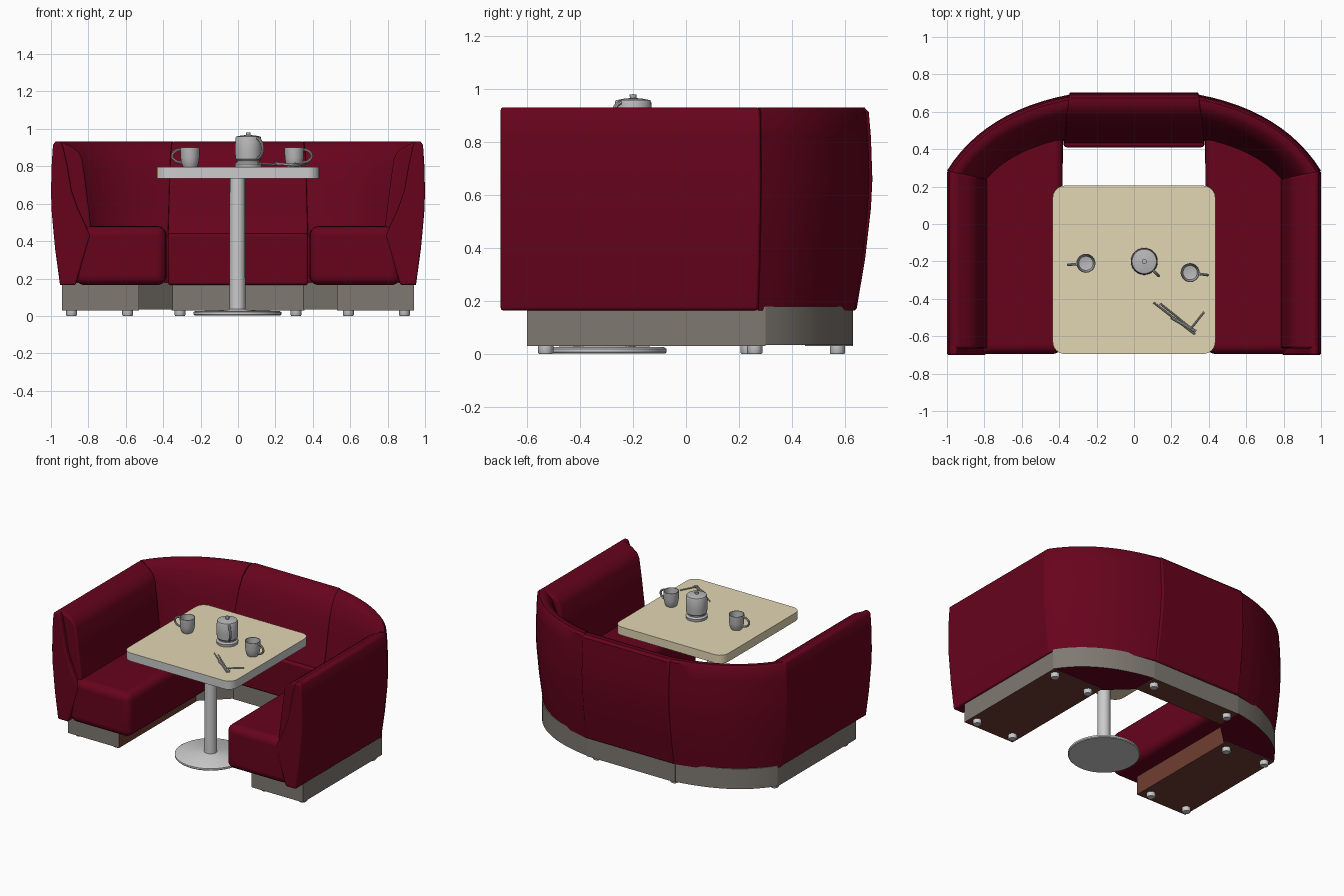
import bpy, bmesh, math
from mathutils import Vector

cube = bpy.data.objects.get("Cube")
if cube:
    bpy.data.objects.remove(cube, do_unlink=True)


def material(name, color):
    m = bpy.data.materials.new(name)
    m.use_nodes = True
    m.diffuse_color = (*color, 1)
    bsdf = next(n for n in m.node_tree.nodes if n.type == 'BSDF_PRINCIPLED')
    bsdf.inputs["Base Color"].default_value = (*color, 1)
    return m


RED = material("burgundy upholstery", (0.135, 0.001, 0.012))
STEEL = material("plinth steel", (0.21, 0.19, 0.165))
WOOD = material("brown wood", (0.16, 0.048, 0.032))
CREAM = material("cream laminate", (0.76, 0.67, 0.45))
CHROME = material("light metal", (0.6, 0.6, 0.6))
WARE = material("grey tableware", (0.48, 0.48, 0.48))


def finish(name, bm, mats, bevel=0.0, segments=3, rule=None):
    """Turn a bmesh into a smooth-shaded object with optional rounded edges."""
    bmesh.ops.recalc_face_normals(bm, faces=bm.faces)
    if rule:
        bm.normal_update()
        for f in bm.faces:
            f.material_index = rule(f)
    me = bpy.data.meshes.new(name)
    bm.to_mesh(me)
    bm.free()
    for m in mats:
        me.materials.append(m)
    ob = bpy.data.objects.new(name, me)
    bpy.context.collection.objects.link(ob)
    bpy.ops.object.select_all(action='DESELECT')
    bpy.context.view_layer.objects.active = ob
    ob.select_set(True)
    bpy.ops.object.shade_smooth_by_angle(angle=math.radians(35))
    if bevel:
        mod = ob.modifiers.new("rounded edges", 'BEVEL')
        mod.width, mod.segments = bevel, segments
        mod.limit_method, mod.angle_limit = 'ANGLE', math.radians(50)


def prism(name, outline, z0, z1, mats, **kw):
    bm = bmesh.new()
    face = bm.faces.new([bm.verts.new((x, y, z0)) for x, y in outline])
    ext = bmesh.ops.extrude_face_region(bm, geom=[face])
    bmesh.ops.translate(bm, vec=(0, 0, z1 - z0),
                        verts=[v for v in ext["geom"] if isinstance(v, bmesh.types.BMVert)])
    finish(name, bm, mats, **kw)


def box(name, x0, x1, y0, y1, z0, z1, mats, **kw):
    prism(name, [(x0, y0), (x1, y0), (x1, y1), (x0, y1)], z0, z1, mats, **kw)


def arc(a, b, c, n=12):
    """Quadratic curve from a to c pulled towards b."""
    a, b, c = Vector(a), Vector(b), Vector(c)
    return [a * (1 - t) ** 2 + b * 2 * t * (1 - t) + c * t * t for t in (i / n for i in range(n + 1))]


def loft(name, outer, inner, profile, side=1, bevel=0.0):
    """Sweep a profile of (share from outer to inner line, height) along two plan lines."""
    bm = bmesh.new()
    rings = []
    for o, i in zip(outer, inner):
        o, i = Vector(o), Vector(i)
        pts = [(o.lerp(i, t), z) for t, z in profile]
        rings.append([bm.verts.new((p.x * side, p.y, z)) for p, z in pts])
    n = len(profile)
    for r, s in zip(rings, rings[1:]):
        for k in range(n):
            bm.faces.new((r[k], r[(k + 1) % n], s[(k + 1) % n], s[k]))
    bm.faces.new(rings[0])
    bm.faces.new(rings[-1])
    finish(name, bm, [RED], bevel=bevel)


def lathe(name, profile, center, mats, steps=32):
    bm = bmesh.new()
    verts = [bm.verts.new((r, 0, z)) for r, z in profile]
    edges = [bm.edges.new(p) for p in zip(verts, verts[1:])]
    bmesh.ops.spin(bm, geom=verts + edges, cent=(0, 0, 0), axis=(0, 0, 1),
                   angle=math.tau, steps=steps)
    bmesh.ops.remove_doubles(bm, verts=bm.verts, dist=0.0005)
    bmesh.ops.translate(bm, verts=bm.verts, vec=center)
    finish(name, bm, mats)


def tube(name, points, radius):
    cu = bpy.data.curves.new(name, 'CURVE')
    cu.dimensions = '3D'
    cu.bevel_depth, cu.bevel_resolution, cu.use_fill_caps = radius, 2, True
    sp = cu.splines.new('POLY')
    sp.points.add(len(points) - 1)
    for p, co in zip(sp.points, points):
        p.co = (*co, 1)
    cu.materials.append(WARE)
    ob = bpy.data.objects.new(name, cu)
    bpy.context.collection.objects.link(ob)
    bpy.ops.object.select_all(action='DESELECT')
    bpy.context.view_layer.objects.active = ob
    ob.select_set(True)
    bpy.ops.object.convert(target='MESH')
    bpy.ops.object.shade_smooth_by_angle(angle=math.radians(40))


def handle(name, center, angle, reach, z0, z1, radius):
    """Half-loop handle standing out from a vessel in the given direction."""
    pts = []
    for k in range(13):
        a = math.pi * (k / 12 - 0.5)
        d = reach[0] + (reach[1] - reach[0]) * math.cos(a)
        z = (z0 + z1) / 2 + (z1 - z0) / 2 * math.sin(a)
        pts.append((center[0] + d * math.cos(angle), center[1] + d * math.sin(angle), z))
    tube(name, pts, radius)


# Backrest sections: shared outer side, then slim, plump and sloping cushion faces
SHELL = [(.22, .165), (.1, .36), (.02, .55), (0, .66), (.02, .82), (.05, .915), (.11, .932), (.24, .932)]
SLIM = SHELL + [(.3, .9), (.4, .8), (.5, .67), (.66, .57), (.85, .48), (.95, .43), (.6, .165)]
PLUMP = SHELL + [(.3, .925), (.5, .905), (.68, .875), (.76, .84), (.85, .7), (.93, .56), (1, .43), (.6, .165)]
SLOPED = SHELL + [(.36, .915), (.52, .87), (.66, .79), (.76, .69), (.85, .58), (.93, .5), (1, .43), (.6, .165)]

for side, word in ((1, "left"), (-1, "right")):
    # Wing with a slimmer front end, and curved corner
    loft(word + "_wing_end", [(1, -.7), (1, -.64)], [(.78, -.7), (.78, -.64)], SLIM, side, .01)
    loft(word + "_wing_backrest", [(1, -.665), (1, .285)], [(.78, -.665), (.78, .24)], PLUMP, side, .012)
    loft(word + "_corner_backrest", arc((1, .285), (.8, .605), (.345, .692)),
         arc((.78, .235), (.66, .38), (.375, .445)), SLOPED, side)

    # Seat cushion, running into the corner
    seat = [(.385, -.695), (.87, -.695), (.87, .27), (.7, .45), (.38, .56)]
    prism(word + "_seat", [(x * side, y) for x, y in seat], .165, .48, [RED], bevel=.05, segments=5)

    # Plinth with wooden underside and inner side, upholstered under the corner
    box(word + "_plinth", .53 * side, .94 * side, -.6, .3, .03, .18, [STEEL, WOOD],
        rule=lambda f: int(f.normal.z < -.5 or f.normal.x * side < -.5))
    corner = [tuple(p) for p in arc((.94, .3), (.77, .57), (.35, .63))] + [(.35, .45), (.53, .28)]
    prism(word + "_corner_plinth", [(x * side, y) for x, y in corner], .034, .18, [STEEL, RED],
          rule=lambda f: int(f.normal.z < -.5))

    # Feet
    for k, (x, y) in enumerate([(.89, -.53), (.59, -.53), (.89, .26), (.59, .235), (.31, .572)]):
        lathe(f"{word}_foot_{k + 1}", [(0, 0), (.025, 0), (.029, .006), (.029, .035), (0, .035)],
              (x * side, y, 0), [CHROME], 12)

# Centre section
loft("centre_backrest", [(-.345, .704), (.345, .704)], [(-.375, .43), (.375, .43)], SLOPED, 1, .01)
box("centre_seat", -.375, .375, .41, .58, .165, .44, [RED], bevel=.015)
box("centre_plinth", -.355, .355, .45, .63, .03, .18, [STEEL, WOOD], rule=lambda f: int(f.normal.z < -.5))

# Table top with rounded corners and metal edging
R = .065
top = []
for cx, cy, start in ((.435 - R, .205 - R, 0), (-.435 + R, .205 - R, 90),
                      (-.435 + R, -.695 + R, 180), (.435 - R, -.695 + R, 270)):
    for k in range(7):
        a = math.radians(start + 15 * k)
        top.append((cx + R * math.cos(a), cy + R * math.sin(a)))
prism("table_top", top, .735, .795, [CREAM, CHROME],
      rule=lambda f: int(abs(f.normal.z) < .5 and f.normal.x - f.normal.y > 0))

# Table pedestal
lathe("table_pedestal", [(0, .003), (.23, .003), (.235, .008), (.235, .02), (.225, .026), (.05, .032),
                         (.042, .036), (.041, .736), (0, .736)], (-.003, -.308, 0), [CHROME], 48)

# Coffee pot
pot = (.055, -.2, .795)
lathe("coffee_pot", [(0, 0), (.07, 0), (.072, .018), (.06, .028), (.06, .036), (.069, .045),
                     (.071, .09), (.069, .155), (.065, .164), (.035, .17), (.012, .172),
                     (.013, .185), (0, .187)], pot, [WARE])
handle("coffee_pot_handle", pot, math.radians(-45), (.06, .108), .84, .95, .008)

# Cups, hollow inside
CUP = [(0, 0), (.036, 0), (.045, .02), (.05, .05), (.051, .105), (.047, .105), (.045, .06),
       (.038, .02), (0, .012)]
for word, x, y, ang in (("right", -.257, -.21, 185), ("left", .3, -.26, -8)):
    lathe(word + "_cup", CUP, (x, y, .795), [WARE], 24)
    handle(word + "_cup_handle", (x, y), math.radians(ang), (.045, .095), .82, .89, .007)

# Cutlery lying on the table
for k, (a, b, r) in enumerate([((.105, -.42), (.325, -.59), .005), ((.14, -.425), (.32, -.57), .005),
                               ((.2, -.5), (.33, -.575), .008), ((.3, -.565), (.375, -.47), .005)]):
    tube(f"cutlery_{k + 1}", [(*a, .815), (*b, .803)], r)
